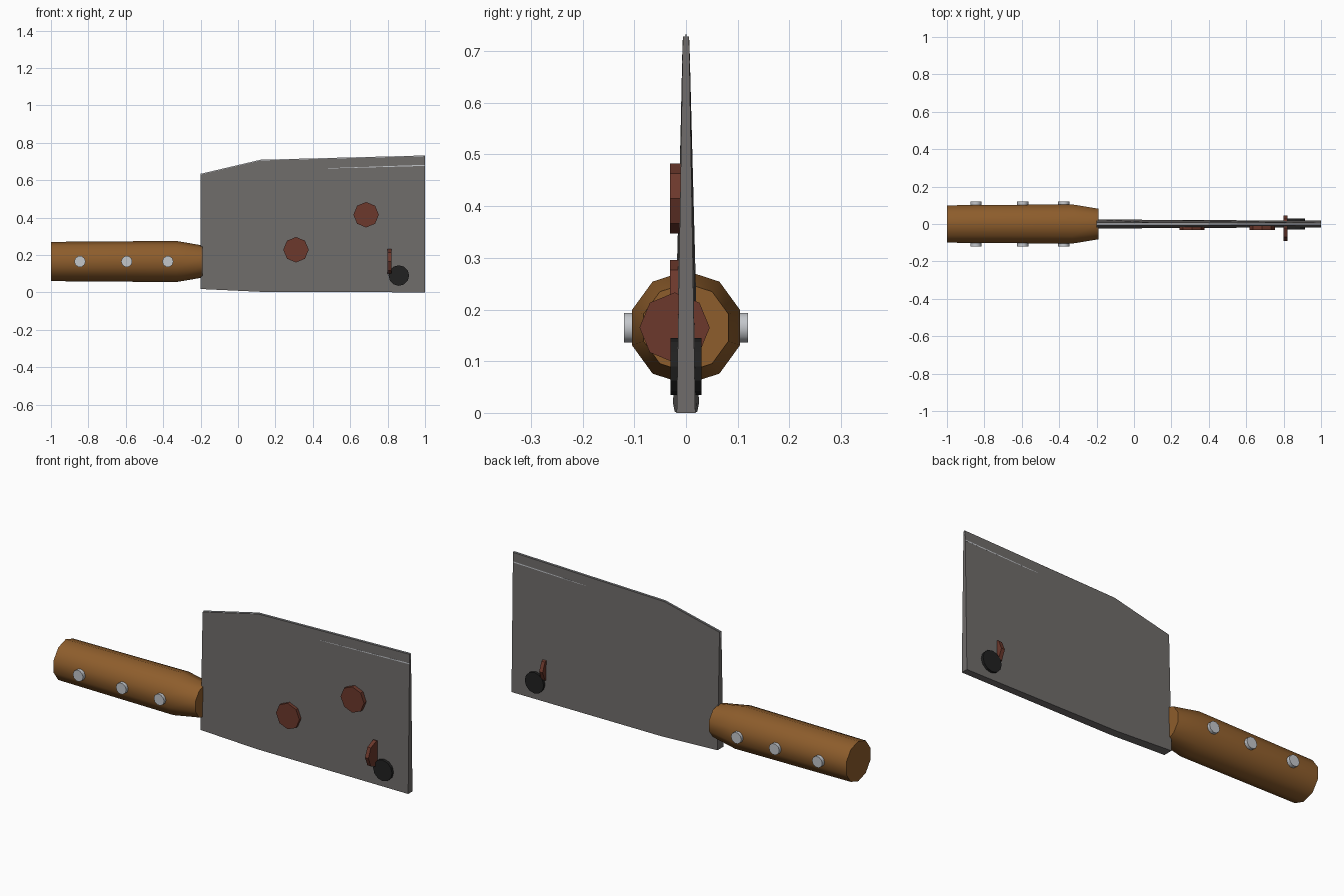
import bpy, bmesh
from math import pi, sin, cos, radians

if "Cube" in bpy.data.objects:
    bpy.data.objects.remove(bpy.data.objects["Cube"])


def material(name, rgb):
    m = bpy.data.materials.new(name)
    m.diffuse_color = (*rgb, 1)
    m.use_nodes = True
    m.node_tree.nodes["Principled BSDF"].inputs["Base Color"].default_value = m.diffuse_color
    return m


wood = material("wood", (0.27, 0.11, 0.025))
steel = material("dark_steel", (0.16, 0.15, 0.145))
bright = material("bright_steel", (0.55, 0.57, 0.6))
rust = material("rust", (0.15, 0.04, 0.025))
black = material("black", (0.015, 0.015, 0.015))


def loft(name, rings, mat, smooth=False):
    """Skin a list of equal-length closed rings and cap both ends."""
    bm = bmesh.new()
    vs = [[bm.verts.new(p) for p in ring] for ring in rings]
    n = len(rings[0])
    for a, b in zip(vs, vs[1:]):
        for i in range(n):
            j = (i + 1) % n
            bm.faces.new((a[i], a[j], b[j], b[i]))
    bm.faces.new(vs[0])
    bm.faces.new(vs[-1])
    bmesh.ops.recalc_face_normals(bm, faces=bm.faces)
    me = bpy.data.meshes.new(name)
    bm.to_mesh(me)
    bm.free()
    ob = bpy.data.objects.new(name, me)
    bpy.context.collection.objects.link(ob)
    me.materials.append(mat)
    if smooth:
        bpy.context.view_layer.objects.active = ob
        ob.select_set(True)
        bpy.ops.object.shade_smooth_by_angle(angle=radians(40))
        ob.select_set(False)
    return ob


def disc(name, axis, u, v, lo, hi, r, sides, mat, smooth=False):
    """Cylinder along x (u, v = y, z) or along y (u, v = x, z)."""
    rings = []
    for d in (lo, hi):
        pts = [(u + r * cos(2 * pi * i / sides), v + r * sin(2 * pi * i / sides))
               for i in range(sides)]
        rings.append([(d, a, b) if axis == "x" else (a, d, b) for a, b in pts])
    return loft(name, rings, mat, smooth)


# Blade: x, bottom z, top z, bottom half thickness, top half thickness
stations = [(-0.2, 0.018, 0.63, 0.025, 0.008),
            (0.12, 0.003, 0.705, 0.022, 0.007),
            (1.0, 0.0, 0.728, 0.018, 0.006)]
loft("blade", [[(x, -b, z0), (x, b, z0), (x, t, z1), (x, -t, z1)]
               for x, z0, z1, b, t in stations], steel)

# Bright thin cutting edge along the top
loft("cutting_edge", [[(x, -0.004, z1 - 0.03), (x, 0.004, z1 - 0.03),
                       (x, 0.002, z1 + 0.004), (x, -0.002, z1 + 0.004)]
                      for x, z0, z1, b, t in stations], bright)

# Fine tapering bevel line below the edge
loft("bevel_line", [[(x, -y, z - h), (x, y, z - h), (x, y, z + h), (x, -y, z + h)]
                    for x, y, z, h in ((0.48, 0.0076, 0.663, 0.001),
                                       (1.0, 0.0074, 0.679, 0.003))], bright)

# Ten-sided handle tapering into the blade
handle_rings = []
for x, r in ((-1.0, 0.105), (-0.33, 0.11), (-0.19, 0.086)):
    handle_rings.append([(x, r * sin(2 * pi * i / 10), 0.165 + r * cos(2 * pi * i / 10))
                         for i in range(10)])
loft("handle", handle_rings, wood, True)

# Rivets through the handle
for i, x in enumerate((-0.845, -0.595, -0.375)):
    disc(f"rivet_{i + 1}", "y", x, 0.165, -0.12, 0.12, 0.03, 10, bright, True)

# Stain discs on the front face, and one standing across the blade
disc("stain_1", "y", 0.31, 0.228, -0.031, 0.0, 0.068, 8, rust)
disc("stain_2", "y", 0.685, 0.415, -0.031, 0.0, 0.068, 8, rust)
disc("cross_stain", "x", -0.022, 0.165, 0.8, 0.82, 0.068, 8, rust)

# Dark hanging hole plug
disc("hole_plug", "y", 0.86, 0.09, -0.03, 0.03, 0.055, 12, black)
